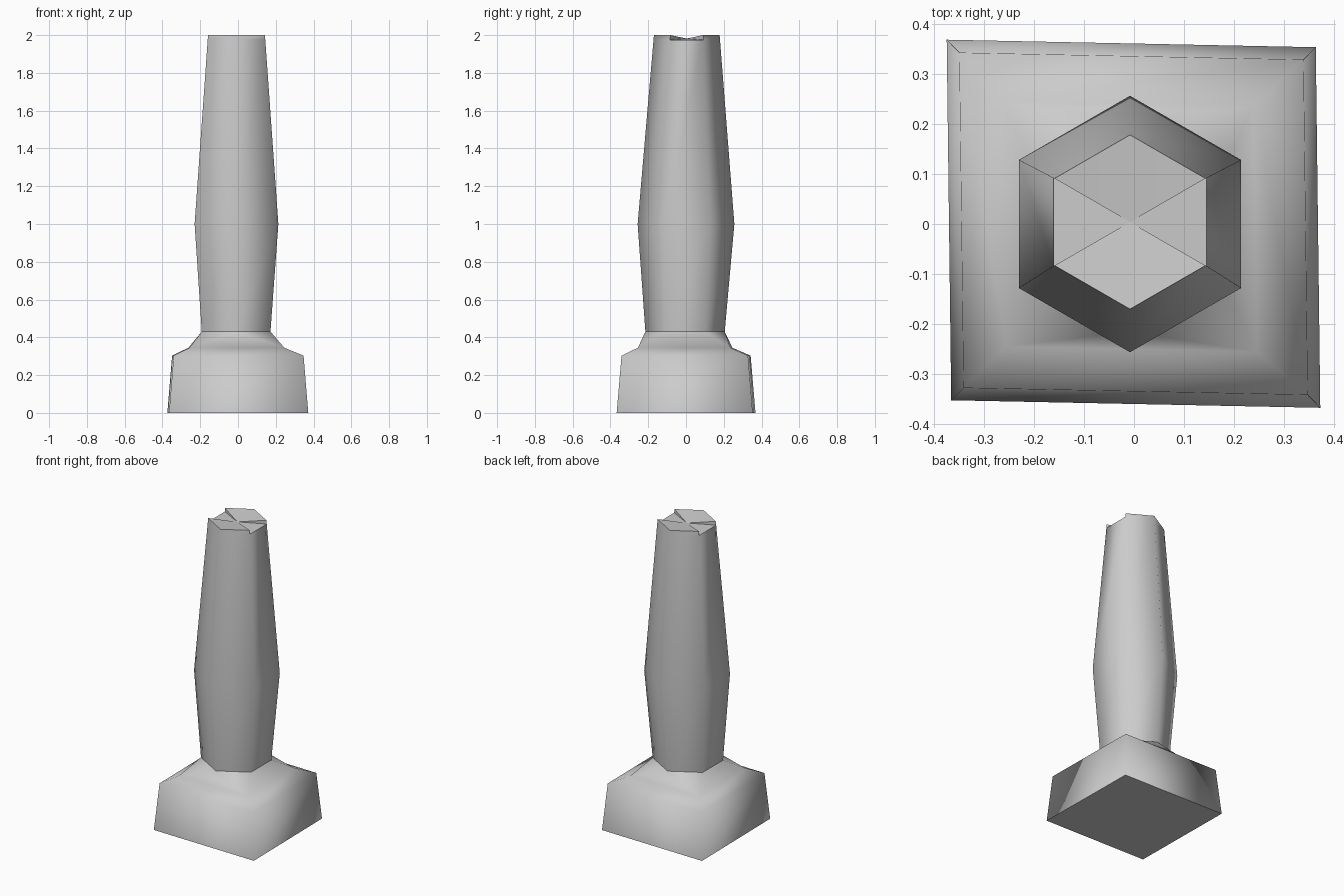
import bpy, bmesh, math
from mathutils import Vector

cube = bpy.data.objects.get("Cube")
if cube:
    bpy.data.objects.remove(cube, do_unlink=True)

stone = bpy.data.materials.new("grey_stone")
stone.use_nodes = True
COLOR = (0.6, 0.6, 0.6, 1)
stone.diffuse_color = COLOR
stone.node_tree.nodes["Principled BSDF"].inputs["Base Color"].default_value = COLOR


def finish(bm, name, angle):
    """Turn the bmesh into a smooth shaded stone object."""
    mesh = bpy.data.meshes.new(name)
    bm.to_mesh(mesh)
    bm.free()
    mesh.materials.append(stone)
    obj = bpy.data.objects.new(name, mesh)
    bpy.context.collection.objects.link(obj)
    bpy.ops.object.select_all(action='DESELECT')
    obj.select_set(True)
    bpy.context.view_layer.objects.active = obj
    bpy.ops.object.shade_smooth_by_angle(angle=math.radians(angle))
    return obj


def hex_ring(bm, radius, z, cx=-0.008, cy=0.0):
    """Six vertices with a corner pointing to the front and back."""
    angles = [math.radians(60 * k - 90) for k in range(6)]
    return [bm.verts.new((cx + radius * math.cos(a), cy + radius * math.sin(a), z))
            for a in angles]


def square_ring(bm, corners, z):
    return [bm.verts.new((x, y, z)) for x, y in corners]


def bridge(bm, low, high):
    n = len(low)
    for k in range(n):
        j = (k + 1) % n
        bm.faces.new((low[k], low[j], high[j], high[k]))


NECK = dict(radius=0.21, z=0.43, cx=-0.01, cy=-0.005)

# Plinth: slightly skewed block with sloping shoulders up to the shaft
bm = bmesh.new()
foot_corners = [(-0.365, -0.352), (0.372, -0.367), (0.363, 0.353), (-0.374, 0.368)]
foot = square_ring(bm, foot_corners, 0)
rim = square_ring(bm, [(x * 0.933, y * 0.93) for x, y in foot_corners], 0.303)
shoulder = square_ring(bm, [(x * 0.68 - 0.008, y * 0.68 - 0.005)
                            for x, y in foot_corners], 0.345)
neck = hex_ring(bm, **NECK)
bm.faces.new(foot[::-1])
bridge(bm, foot, rim)
bridge(bm, rim, shoulder)
s, h = shoulder, neck
for face in ((s[0], s[1], h[0]), (s[1], h[1], h[0]), (s[1], s[2], h[2], h[1]),
             (s[2], h[3], h[2]), (s[2], s[3], h[3]), (s[3], h[4], h[3]),
             (s[3], s[0], h[5], h[4]), (s[0], h[0], h[5])):
    bm.faces.new(face)
finish(bm, "plinth", 93)

# Shaft: six sided, widest in the middle, with an uneven broken top
bm = bmesh.new()
rings = [hex_ring(bm, **NECK), hex_ring(bm, 0.256, 1.0),
         hex_ring(bm, 0.176, 1.975, cy=0.004)]
crown = hex_ring(bm, 0.174, 2.0, cy=0.004)
for low, high in zip(rings, rings[1:]):
    bridge(bm, low, high)
top = rings[-1]
centre = bm.verts.new((-0.008, 0.004, 1.982))
for k in range(6):
    j = (k + 1) % 6
    if k in (1, 4):
        # Sunken wedges on the two sides, closed by thin walls
        bm.faces.new((top[k], top[j], centre))
        bm.faces.new((crown[k], top[k], centre))
        bm.faces.new((top[j], crown[j], centre))
    else:
        bm.faces.new((top[k], top[j], crown[j], crown[k]))
        bm.faces.new((crown[k], crown[j], centre))
finish(bm, "shaft", 65)
